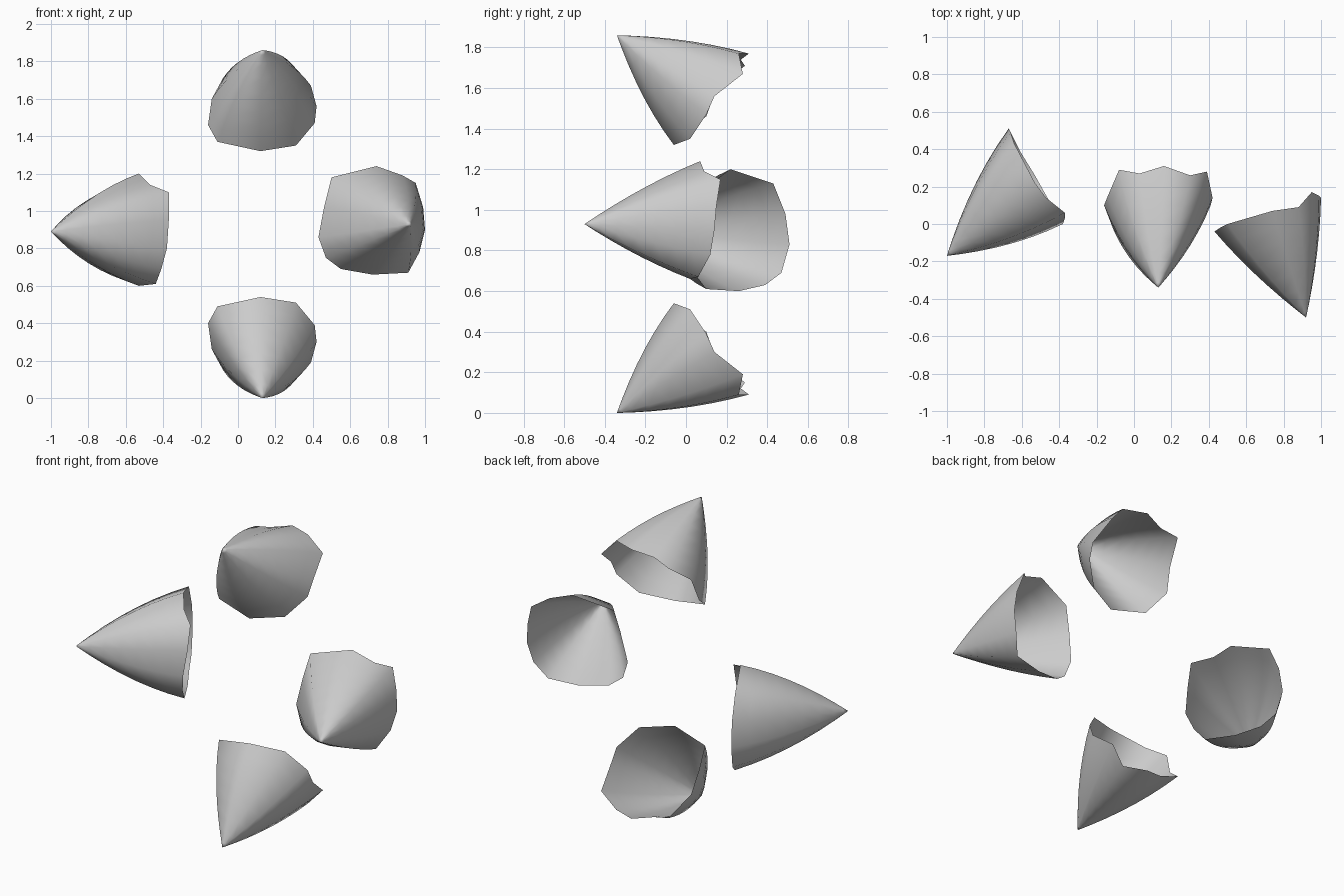
import bpy
import bmesh
from mathutils import Vector

# Remove the default object
default = bpy.data.objects.get("Cube")
if default:
    bpy.data.objects.remove(default, do_unlink=True)

# One plain grey shell material
grey = bpy.data.materials.new("light grey")
grey.use_nodes = True
tone = (0.6, 0.6, 0.6, 1)
grey.diffuse_color = tone
grey.node_tree.nodes["Principled BSDF"].inputs["Base Color"].default_value = tone

STEPS = (0.04, 0.12, 0.25, 0.4, 0.55, 0.7, 0.85, 1)


def shell(name, tip, rim, bulge):
    """Open, thin, bulging cone from a tip to an uneven rim."""
    tip = Vector(tip)
    rim = [Vector(p) for p in rim]
    axis = (sum(rim, Vector()) / len(rim) - tip).normalized()
    bm = bmesh.new()
    apex = bm.verts.new(tip)
    rings = []
    for t in STEPS:
        ring = []
        for p in rim:
            along = axis * (p - tip).dot(axis)
            out = p - tip - along
            swell = t * (1 + bulge * (1 - t))
            ring.append(bm.verts.new(tip + along * t + out * swell))
        rings.append(ring)
    count = len(rim)
    for i in range(count):
        j = (i + 1) % count
        bm.faces.new((apex, rings[0][i], rings[0][j]))
        for a, b in zip(rings, rings[1:]):
            bm.faces.new((a[i], b[i], b[j], a[j]))
    # Turn the faces outward
    bmesh.ops.recalc_face_normals(bm, faces=bm.faces)
    bm.normal_update()
    if sum(f.normal.dot(axis) * f.calc_area() for f in bm.faces) > 0:
        bmesh.ops.reverse_faces(bm, faces=bm.faces)
    for face in bm.faces:
        face.smooth = True
    mesh = bpy.data.meshes.new(name)
    bm.to_mesh(mesh)
    bm.free()
    mesh.materials.append(grey)
    obj = bpy.data.objects.new(name, mesh)
    bpy.context.collection.objects.link(obj)
    return obj


# Upper shell and its mirrored lower twin
upper_tip = (.13, -.34, 1.86)
upper_rim = [
    (.16, .31, 1.77), (.30, .26, 1.77), (.39, .28, 1.67), (.42, .14, 1.56),
    (.41, .10, 1.47), (.31, .02, 1.35), (.12, -.06, 1.32), (-.11, -.03, 1.37),
    (-.16, .10, 1.46), (-.14, .15, 1.6), (-.08, .29, 1.71), (.03, .27, 1.74)]


def flip(p):
    return (p[0], p[1], 1.86 - p[2])


shell("upper_shell", upper_tip, upper_rim, 0.35)
shell("lower_shell", flip(upper_tip), [flip(p) for p in upper_rim], 0.35)

# Shell on the model's right
shell("right_shell", (-1, -.17, .89), [
    (-.53, .22, 1.2), (-.47, .14, 1.14), (-.37, .06, 1.1), (-.37, .03, .95),
    (-.38, 0, .8), (-.41, .04, .69), (-.44, .1, .61), (-.53, .26, .6),
    (-.61, .39, .63), (-.65, .47, .69), (-.67, .51, .83), (-.66, .49, .98),
    (-.64, .43, 1.13)], 0.45)

# Shell on the model's left
shell("left_shell", (.92, -.5, .93), [
    (.74, .07, 1.24), (.88, .09, 1.19), (.95, .17, 1.15), (.99, .15, 1.02),
    (1, .14, .9), (.97, .12, .78), (.91, .06, .67), (.72, .02, .66),
    (.55, -.02, .69), (.47, -.05, .75), (.43, -.04, .86), (.46, -.02, 1.02),
    (.5, 0, 1.18)], 0.25)
